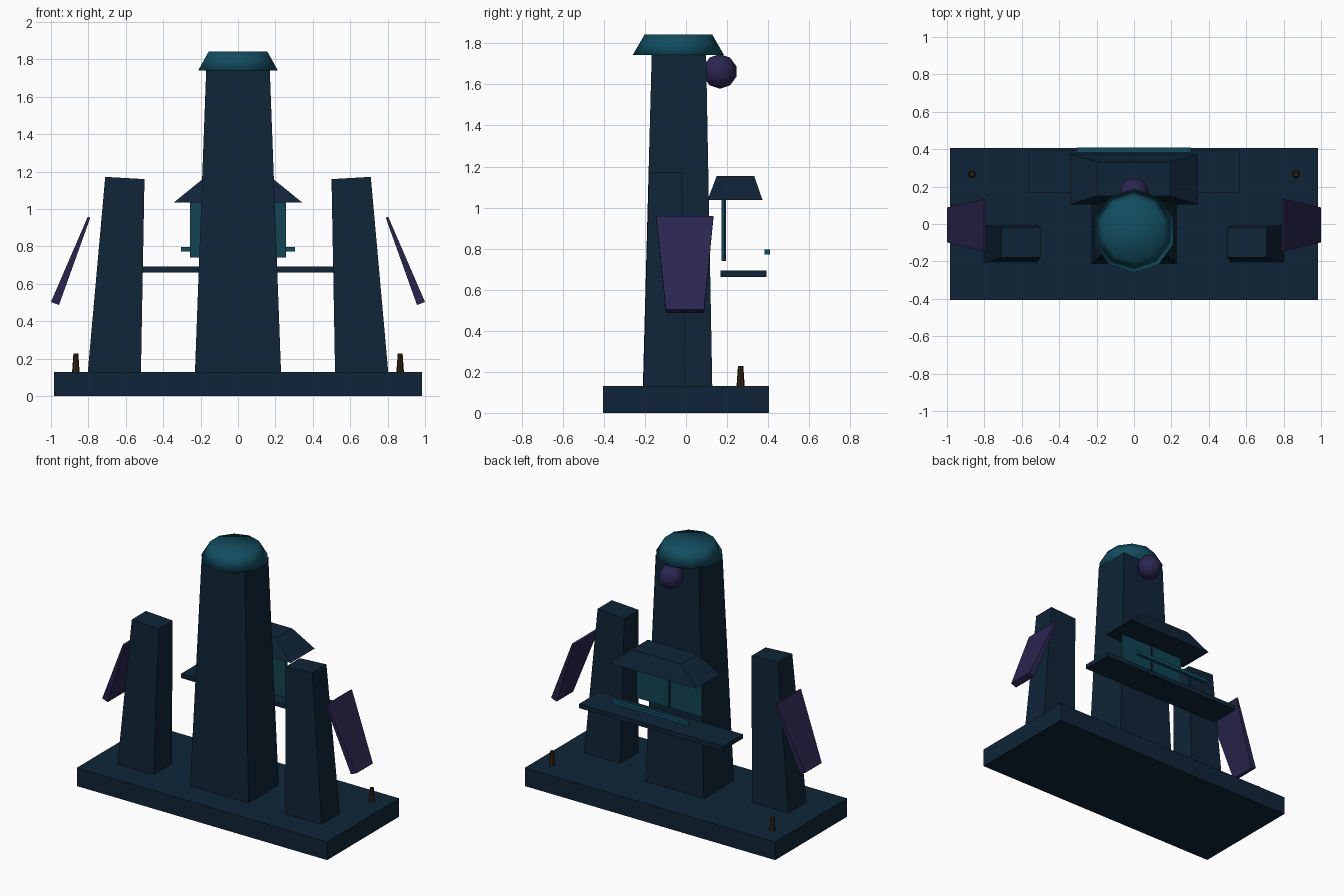
import bpy, bmesh, math
from mathutils import Matrix

if "Cube" in bpy.data.objects:
    bpy.data.objects.remove(bpy.data.objects["Cube"])


def material(name, rgb):
    m = bpy.data.materials.new(name)
    m.diffuse_color = (*rgb, 1)
    m.use_nodes = True
    m.node_tree.nodes["Principled BSDF"].inputs["Base Color"].default_value = m.diffuse_color
    return m


NAVY = material("dark navy", (0.0048, 0.018, 0.038))
TEAL = material("teal", (0.0060, 0.075, 0.115))
GLASS = material("window teal", (0.0055, 0.060, 0.085))
PURPLE = material("dark purple", (0.0240, 0.0190, 0.080))
BROWN = material("dark brown", (0.0350, 0.0190, 0.0065))


def finish(name, bm, mat, smooth=False):
    bmesh.ops.recalc_face_normals(bm, faces=bm.faces[:])
    me = bpy.data.meshes.new(name)
    for f in bm.faces:
        f.smooth = smooth
    bm.to_mesh(me)
    bm.free()
    me.materials.append(mat)
    ob = bpy.data.objects.new(name, me)
    bpy.context.collection.objects.link(ob)
    return ob


def block(name, low, high, mat, mirror=False):
    """Six-sided block between two four-point rings; mirror flips x."""
    bm = bmesh.new()
    s = -1 if mirror else 1
    a, b = [[bm.verts.new((s * x, y, z)) for x, y, z in ring] for ring in (low, high)]
    bm.faces.new(a)
    bm.faces.new(b)
    for i in range(4):
        j = (i + 1) % 4
        bm.faces.new((a[i], a[j], b[j], b[i]))
    return finish(name, bm, mat)


def rect(x0, x1, y0, y1, z0, z1=None):
    """Four-point ring; z may differ between the x0 and x1 sides."""
    z1 = z0 if z1 is None else z1
    return [(x0, y0, z0), (x1, y0, z1), (x1, y1, z1), (x0, y1, z0)]


def box(name, x0, x1, y0, y1, z0, z1, mat):
    return block(name, rect(x0, x1, y0, y1, z0), rect(x0, x1, y0, y1, z1), mat)


def cone(name, sides, r0, r1, z0, z1, x, y, mat, smooth=False):
    bm = bmesh.new()
    place = Matrix.Translation((x, y, (z0 + z1) / 2)) @ Matrix.Rotation(math.pi / 2, 4, 'Z')
    bmesh.ops.create_cone(bm, cap_ends=True, segments=sides, radius1=r0, radius2=r1,
                          depth=z1 - z0, matrix=place)
    # put a corner exactly on the +y axis
    first = max(bm.verts, key=lambda v: v.co.y).co
    turn = math.atan2(first.y - y, first.x - x) - math.pi / 2
    bmesh.ops.rotate(bm, verts=bm.verts[:], cent=(x, y, 0),
                     matrix=Matrix.Rotation(-turn, 3, 'Z'))
    return finish(name, bm, mat, smooth)


# base slab and main tower
box("base", -0.985, 0.985, -0.405, 0.405, 0, 0.13, NAVY)
block("main_tower", rect(-0.23, 0.23, -0.21, 0.128, 0.13),
      rect(-0.17, 0.17, -0.167, 0.098, 1.745), NAVY)

# ten-sided cap with a flat top
cone("tower_cap", 10, 0.223, 0.165, 1.742, 1.842, 0, -0.037, TEAL, True)

# lamp ball at the back of the tower
bm = bmesh.new()
bmesh.ops.create_uvsphere(bm, u_segments=10, v_segments=5, radius=0.084,
                          matrix=Matrix.Translation((0, 0.165, 1.663)))
finish("lamp_ball", bm, PURPLE, True)

for side, flip in (("right", False), ("left", True)):
    # leaning side tower
    block(side + "_tower", rect(0.519, 0.803, -0.207, -0.003, 0.13),
          rect(0.50, 0.71, -0.18, -0.02, 1.16, 1.172), NAVY, flip)
    # tilted side panel, thick at the bottom and wide at the top
    block(side + "_panel", rect(0.957, 1.0, -0.098, 0.088, 0.487, 0.503),
          rect(0.79, 0.803, -0.146, 0.134, 0.953, 0.959), PURPLE, flip)
    # small post
    cone(side + "_post", 8, 0.02, 0.013, 0.13, 0.228,
         -0.867 if flip else 0.867, 0.266, BROWN)

# balcony at the back
box("balcony_floor", -0.565, 0.565, 0.168, 0.393, 0.662, 0.693, NAVY)
box("balcony_rail", -0.304, 0.304, 0.382, 0.408, 0.772, 0.796, TEAL)

# window pane with a centre bar
box("window", -0.256, 0.256, 0.172, 0.188, 0.74, 1.037, GLASS)
box("window_bar", -0.01, 0.01, 0.188, 0.194, 0.74, 1.037, NAVY)

# hipped canopy roof
block("canopy", rect(-0.342, 0.342, 0.105, 0.373, 1.036),
      rect(-0.195, 0.195, 0.15, 0.332, 1.155), NAVY)
